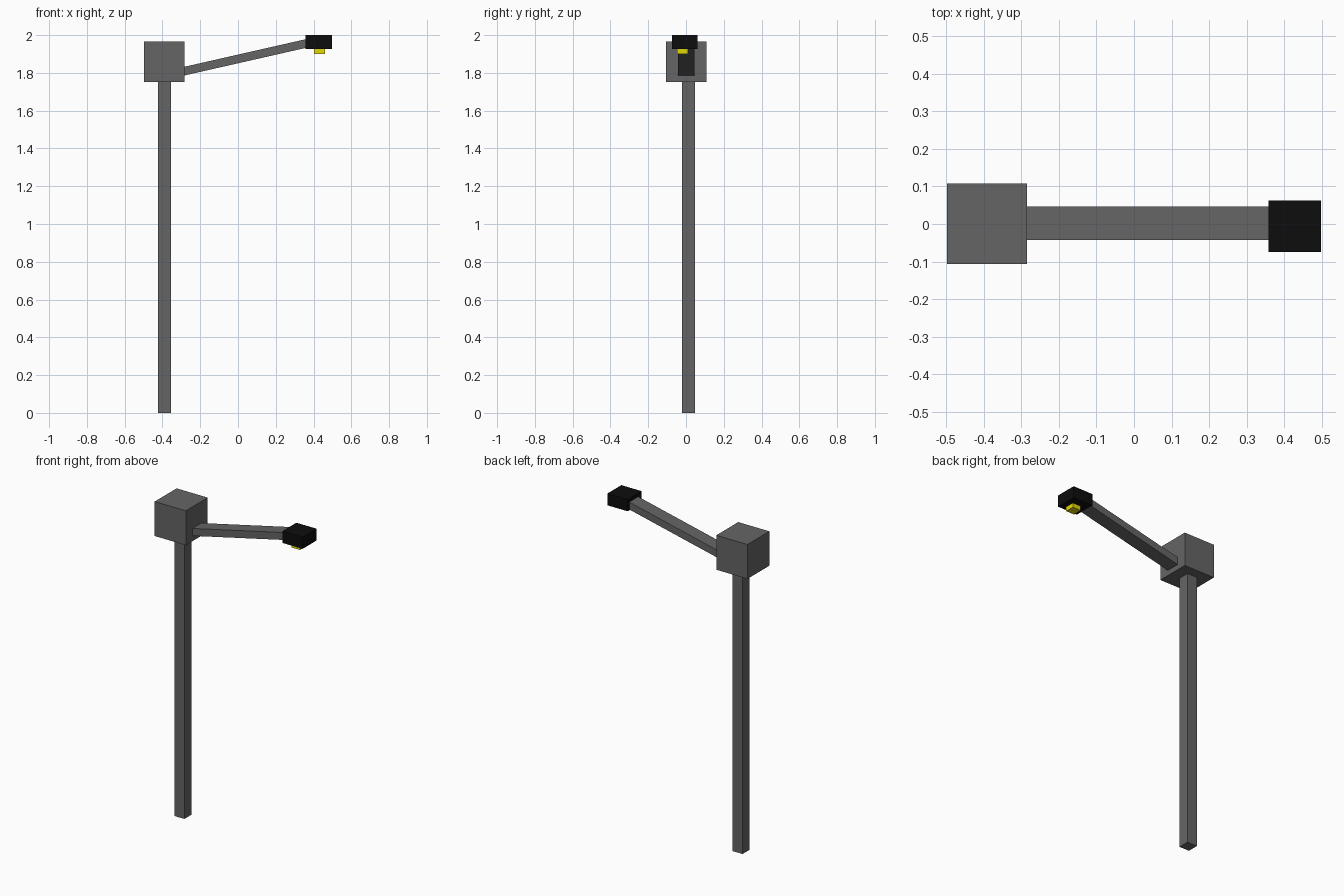
import bpy
import math

if "Cube" in bpy.data.objects:
    bpy.data.objects.remove(bpy.data.objects["Cube"])


def material(name, colour):
    m = bpy.data.materials.new(name)
    m.diffuse_color = (*colour, 1.0)
    m.use_nodes = True
    m.node_tree.nodes["Principled BSDF"].inputs["Base Color"].default_value = m.diffuse_color
    return m


grey = material("grey metal", (0.13, 0.13, 0.13))
black = material("black housing", (0.004, 0.004, 0.004))
yellow = material("yellow bulb", (0.75, 0.68, 0.002))


def box(name, xs, ys, zs, mat, tilt=0.0):
    """Box from its x, y and z ranges, optionally tilted about y."""
    centre = [(a + b) / 2 for a, b in (xs, ys, zs)]
    size = [b - a for a, b in (xs, ys, zs)]
    bpy.ops.mesh.primitive_cube_add(size=1, location=centre, rotation=(0, tilt, 0))
    ob = bpy.context.object
    ob.name = name
    ob.scale = size
    ob.data.materials.append(mat)
    return ob


# Upright post and the junction box on top
box("post", (-0.423, -0.354), (-0.021, 0.048), (0, 1.76), grey)
box("junction_box", (-0.498, -0.284), (-0.107, 0.108), (1.753, 1.967), grey)

# Arm sloping up from the box to the lamp head
slope = math.atan(0.227)
half = 0.34 / math.cos(slope)
mid_x, mid_z = 0.045, 1.884
box("arm", (mid_x - half, mid_x + half), (-0.042, 0.046),
    (mid_z - 0.0225, mid_z + 0.0225), grey, tilt=-slope)

# Lamp head with the bulb below it
box("lamp_head", (0.358, 0.497), (-0.075, 0.062), (1.927, 2.0), black)
box("bulb", (0.402, 0.460), (-0.048, 0.011), (1.900, 1.930), yellow)
